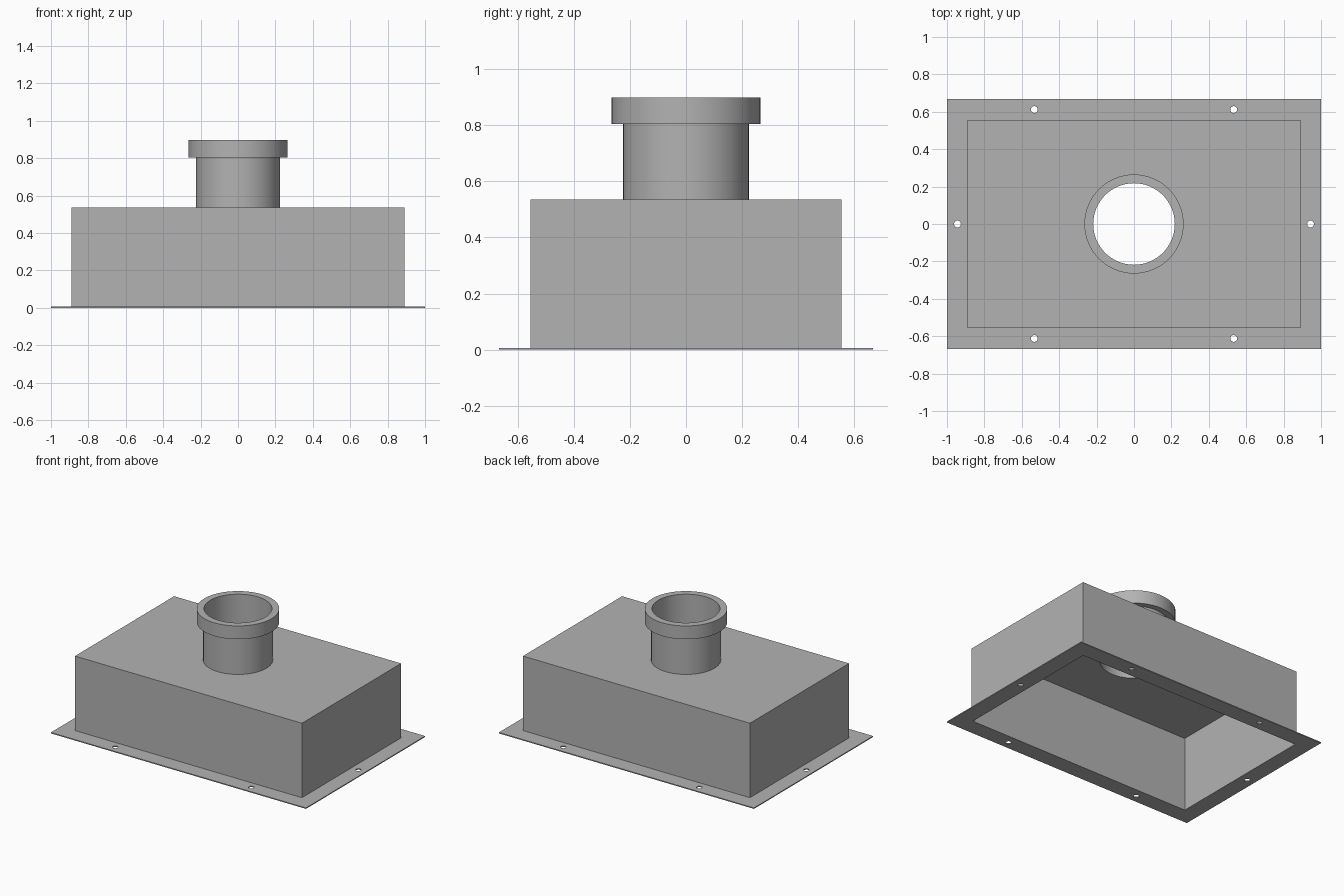
import bpy
import bmesh
from math import cos, sin, tau, radians

cube = bpy.data.objects.get("Cube")
if cube:
    bpy.data.objects.remove(cube, do_unlink=True)

SHEET = 0.007
BOX_X, BOX_Y, BOX_TOP = 0.89, 0.555, 0.535
BORE, PIPE, RIM = 0.218, 0.224, 0.265

steel = bpy.data.materials.new("grey steel")
steel.use_nodes = True
grey = (0.45, 0.45, 0.45, 1)
steel.diffuse_color = grey
steel.node_tree.nodes["Principled BSDF"].inputs["Base Color"].default_value = grey


def rect(hx, hy):
    return [(-hx, -hy), (hx, -hy), (hx, hy), (-hx, hy)]


def circle(r, n=64, cx=0, cy=0):
    return [(cx + r * cos(tau * i / n), cy + r * sin(tau * i / n)) for i in range(n)]


def plate(name, outlines, z0, z1):
    """Extrude an outline with holes from z0 to z1."""
    curve = bpy.data.curves.new(name, 'CURVE')
    curve.dimensions = '2D'
    curve.fill_mode = 'BOTH'
    curve.extrude = (z1 - z0) / 2
    for pts in outlines:
        spline = curve.splines.new('POLY')
        spline.points.add(len(pts) - 1)
        for p, (x, y) in zip(spline.points, pts):
            p.co = (x, y, 0, 1)
        spline.use_cyclic_u = True
    source = bpy.data.objects.new(name + " outline", curve)
    bpy.context.collection.objects.link(source)
    bpy.context.view_layer.update()
    deps = bpy.context.evaluated_depsgraph_get()
    mesh = bpy.data.meshes.new_from_object(source.evaluated_get(deps))
    bpy.data.objects.remove(source, do_unlink=True)

    # weld the caps to the sides
    bm = bmesh.new()
    bm.from_mesh(mesh)
    bmesh.ops.remove_doubles(bm, verts=bm.verts, dist=0.0001)
    bmesh.ops.translate(bm, verts=bm.verts, vec=(0, 0, (z0 + z1) / 2))
    bmesh.ops.recalc_face_normals(bm, faces=bm.faces)
    bm.to_mesh(mesh)
    bm.free()
    mesh.materials.clear()
    mesh.materials.append(steel)
    obj = bpy.data.objects.new(name, mesh)
    bpy.context.collection.objects.link(obj)
    bpy.ops.object.select_all(action='DESELECT')
    obj.select_set(True)
    bpy.context.view_layer.objects.active = obj
    bpy.ops.object.shade_smooth_by_angle(angle=radians(30))
    return obj


# mounting flange with six screw holes
inner = rect(BOX_X - SHEET, BOX_Y - SHEET)
screws = [(sx * 0.533, sy * 0.612) for sx in (-1, 1) for sy in (-1, 1)]
screws += [(-0.944, 0), (0.944, 0)]
holes = [circle(0.018, 24, x, y) for x, y in screws]
plate("mounting_flange", [rect(1, 0.667), inner] + holes, 0, SHEET)

# open-bottomed box
plate("box_walls", [rect(BOX_X, BOX_Y), inner], SHEET, BOX_TOP - SHEET)
plate("box_top", [rect(BOX_X, BOX_Y), circle(BORE)], BOX_TOP - SHEET, BOX_TOP)

# round outlet with a thick collar
plate("outlet_pipe", [circle(PIPE), circle(BORE)], BOX_TOP, 0.804)
plate("outlet_collar", [circle(RIM), circle(BORE)], 0.804, 0.898)
